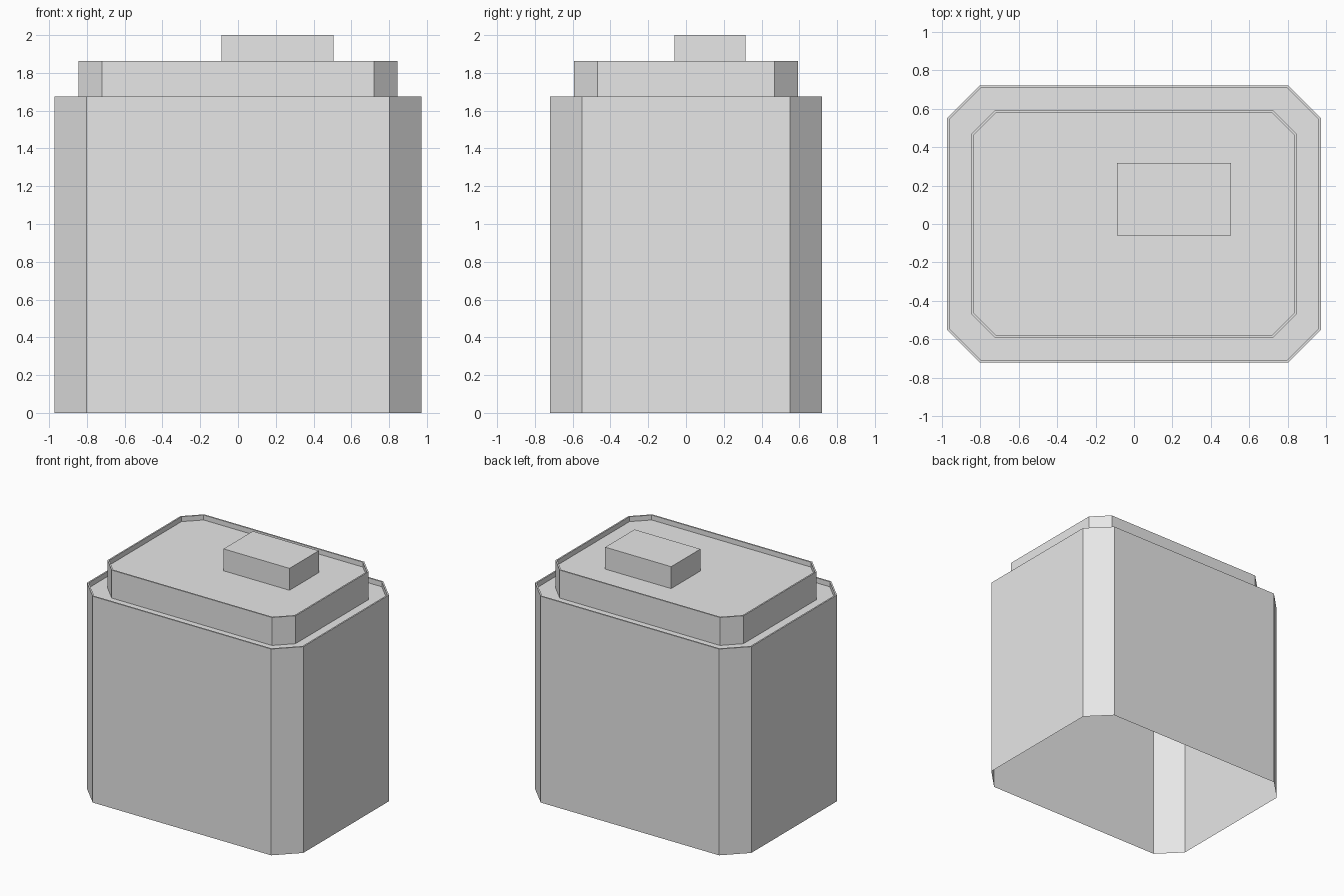
import bpy
import bmesh

cube = bpy.data.objects.get("Cube")
if cube:
    bpy.data.objects.remove(cube, do_unlink=True)

# Single plain grey material
grey = bpy.data.materials.new("light_grey")
grey.use_nodes = True
grey.diffuse_color = (0.8, 0.8, 0.8, 1)
grey.node_tree.nodes["Principled BSDF"].inputs["Base Color"].default_value = (0.8, 0.8, 0.8, 1)


def outline(hx, hy, cut):
    """Rectangle with cut corners, counter-clockwise."""
    return [(hx, cut - hy), (hx, hy - cut), (hx - cut, hy), (cut - hx, hy),
            (-hx, hy - cut), (-hx, cut - hy), (cut - hx, -hy), (hx - cut, -hy)]


def shell(name, sections):
    """Skin stacked (points, height) sections, open below and capped at the last one."""
    bm = bmesh.new()
    rings = [[bm.verts.new((x, y, z)) for x, y in points] for points, z in sections]
    for low, high in zip(rings, rings[1:]):
        for i in range(len(low)):
            j = (i + 1) % len(low)
            bm.faces.new((low[i], low[j], high[j], high[i]))
    bm.faces.new(rings[-1])
    mesh = bpy.data.meshes.new(name)
    bm.to_mesh(mesh)
    bm.free()
    mesh.materials.append(grey)
    obj = bpy.data.objects.new(name, mesh)
    bpy.context.collection.objects.link(obj)
    return obj


def tier(name, hx, hy, cut, base, top, floor, rim=0.012):
    """Walls with a thin parapet around a sunken roof."""
    outer = outline(hx, hy, cut)
    inner = outline(hx - rim, hy - rim, cut - 0.586 * rim)
    return shell(name, [(outer, base), (outer, top), (inner, top), (inner, floor)])


# Main block and the set-back storey above it
tier("main_block", 0.972, 0.72, 0.17, 0, 1.676, 1.635)
tier("upper_storey", 0.845, 0.593, 0.125, 1.635, 1.862, 1.822)

# Off-centre roof box
box = [(-0.088, -0.06), (0.505, -0.06), (0.505, 0.316), (-0.088, 0.316)]
shell("roof_box", [(box, 1.822), (box, 2.0)])
